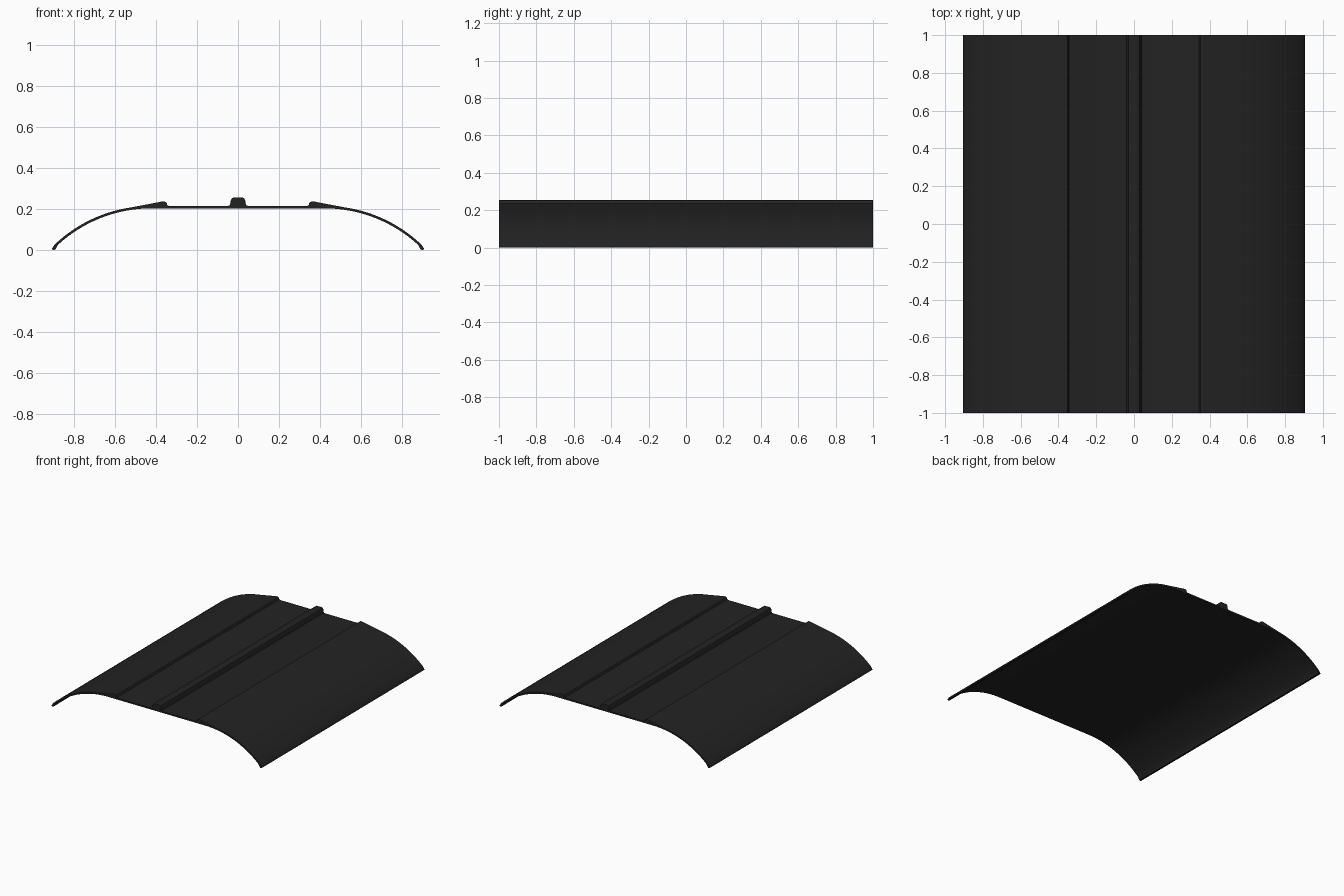
import bpy, bmesh, math

if "Cube" in bpy.data.objects:
    bpy.data.objects.remove(bpy.data.objects["Cube"])

HALF_LENGTH = 1.0
CX, R, TOP, THICK = 0.42, 0.676, 0.215, 0.012   # where the side curve starts, its radius, height, sheet thickness

black = bpy.data.materials.new("matte_black")
black.diffuse_color = (0.0165, 0.0165, 0.0172, 1)
black.use_nodes = True
black.node_tree.nodes["Principled BSDF"].inputs["Base Color"].default_value = black.diffuse_color


def arc(radius, start, end, n):
    """Points along the drooping side curve, angles in degrees from vertical."""
    pts = []
    for i in range(n + 1):
        a = math.radians(start + (end - start) * i / n)
        pts.append((CX + radius * math.sin(a), TOP - THICK - R + radius * math.cos(a)))
    return pts


# Right half of the cross-section, top side from the centre outwards
top = [(0.0, 0.255), (0.022, 0.255), (0.030, 0.251), (0.035, 0.243),
       (0.038, 0.225), (0.041, 0.218), (0.046, TOP),               # central rib
       (0.338, TOP), (0.344, 0.218), (0.347, 0.228), (0.352, 0.234),
       (0.360, 0.236), (0.372, 0.236), (0.385, 0.233)]             # side ridge
top += arc(R + THICK, 8, 43.5, 14)
# Thickened lip at the outer edge
tip = [(0.905, 0.008), (0.906, 0.004), (0.900, 0.0), (0.889, 0.002)]
# Underside from the edge back to the centre
bottom = arc(R, 42.5, 0, 16) + [(0.0, TOP - THICK)]

right = top + tip + bottom
left = [(-x, z) for x, z in reversed(right[1:-1])]
profile = right + left

# Extrude the cross-section along the whole length
bm = bmesh.new()
front = [bm.verts.new((x, -HALF_LENGTH, z)) for x, z in profile]
back = [bm.verts.new((x, HALF_LENGTH, z)) for x, z in profile]
n = len(profile)
for i in range(n):
    j = (i + 1) % n
    bm.faces.new((front[i], front[j], back[j], back[i]))
caps = [bm.faces.new(front), bm.faces.new(back)]
bmesh.ops.recalc_face_normals(bm, faces=bm.faces[:])
bmesh.ops.triangulate(bm, faces=caps)

mesh = bpy.data.meshes.new("curved_cover_strip")
bm.to_mesh(mesh)
bm.free()
mesh.materials.append(black)
cover = bpy.data.objects.new("curved_cover_strip", mesh)
bpy.context.collection.objects.link(cover)

bpy.context.view_layer.objects.active = cover
cover.select_set(True)
bpy.ops.object.shade_smooth_by_angle(angle=math.radians(30))
